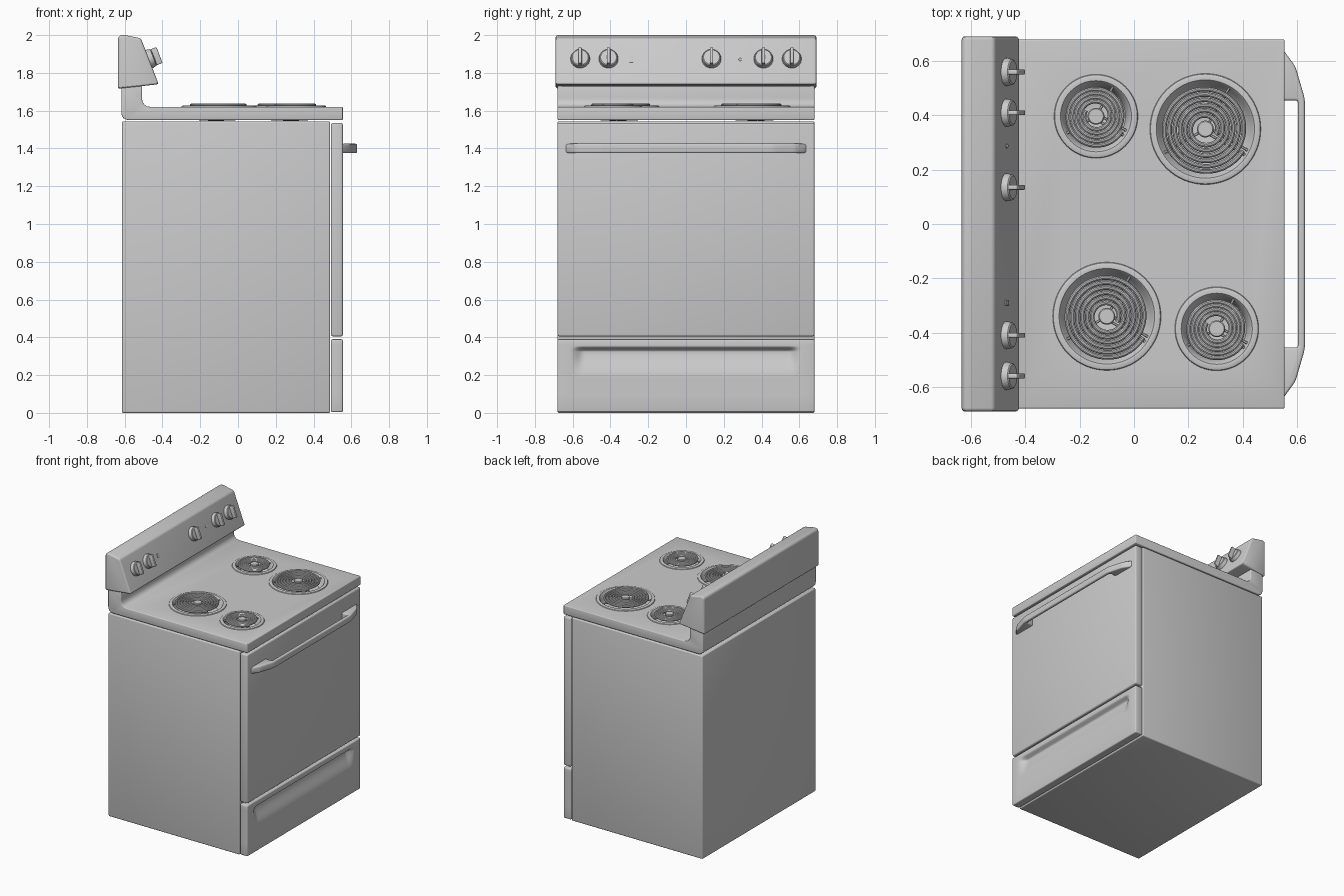
import bpy, bmesh, math
from mathutils import Vector, Matrix

if "Cube" in bpy.data.objects:
    bpy.data.objects.remove(bpy.data.objects["Cube"])


def new_object(name, bm):
    bmesh.ops.recalc_face_normals(bm, faces=bm.faces[:])
    mesh = bpy.data.meshes.new(name)
    bm.to_mesh(mesh)
    bm.free()
    ob = bpy.data.objects.new(name, mesh)
    bpy.context.collection.objects.link(ob)
    return ob


def bevel_sharp(bm, width, limit=0.7, segs=3):
    bmesh.ops.recalc_face_normals(bm, faces=bm.faces[:])
    edges = [e for e in bm.edges if e.is_manifold and e.calc_face_angle() > limit]
    bmesh.ops.bevel(bm, geom=edges, offset=width, segments=segs, profile=0.5,
                    affect='EDGES', clamp_overlap=False)


def fillet(corners, steps=8):
    """Round each (a, b, radius) corner of a closed outline."""
    out = []
    for i, (a, b, r) in enumerate(corners):
        p = Vector((a, b))
        if r == 0:
            out.append(p)
            continue
        d1 = (Vector(corners[i - 1][:2]) - p).normalized()
        d2 = (Vector(corners[(i + 1) % len(corners)][:2]) - p).normalized()
        t = r / math.tan(d1.angle(d2) / 2)
        for k in range(steps + 1):
            u = k / steps
            out.append(p + d1 * t * (1 - u) ** 2 + d2 * t * u ** 2)
    return out


def prism(name, corners, lo, hi, bevel, axis='Y'):
    """Extrude an outline (x,z along Y, or x,y along Z) and soften its edges."""
    bm = bmesh.new()
    at = (lambda p, t: (p.x, t, p.y)) if axis == 'Y' else (lambda p, t: (p.x, p.y, t))
    pts = fillet(corners)
    a = [bm.verts.new(at(p, lo)) for p in pts]
    b = [bm.verts.new(at(p, hi)) for p in pts]
    bm.faces.new(a)
    bm.faces.new(b[::-1])
    for i in range(len(pts)):
        bm.faces.new((a[i - 1], a[i], b[i], b[i - 1]))
    bevel_sharp(bm, bevel)
    return new_object(name, bm)


def box(name, x0, x1, y0, y1, z0, z1, bevel):
    return prism(name, [(x0, z0, 0), (x1, z0, 0), (x1, z1, 0), (x0, z1, 0)], y0, y1, bevel)


def lathe(name, profile, matrix, steps=64):
    """Spin an (r, z) profile; points with r = 0 become poles."""
    bm = bmesh.new()
    vs = [bm.verts.new((r, 0, z)) for r, z in profile]
    es = [bm.edges.new(pair) for pair in zip(vs, vs[1:])]
    bmesh.ops.spin(bm, geom=vs + es, cent=(0, 0, 0), axis=(0, 0, 1),
                   angle=math.tau, steps=steps)
    bmesh.ops.remove_doubles(bm, verts=bm.verts[:], dist=1e-5)
    bm.transform(matrix)
    return new_object(name, bm)


def tube(name, paths, radius, res=3):
    cu = bpy.data.curves.new(name, 'CURVE')
    cu.dimensions = '3D'
    cu.bevel_depth = radius
    cu.bevel_resolution = res
    cu.use_fill_caps = True
    for pts in paths:
        sp = cu.splines.new('POLY')
        sp.points.add(len(pts) - 1)
        for p, co in zip(sp.points, pts):
            p.co = (*co, 1)
    ob = bpy.data.objects.new(name, cu)
    bpy.context.collection.objects.link(ob)
    bpy.ops.object.select_all(action='DESELECT')
    ob.select_set(True)
    bpy.context.view_layer.objects.active = ob
    bpy.ops.object.convert(target='MESH')


def smooth(u):
    u = max(0.0, min(1.0, u))
    return u * u * (3 - 2 * u)


# Body and oven door
box("oven_body", -0.615, 0.488, -0.68, 0.68, 0, 1.543, 0.008)
box("oven_door", 0.492, 0.555, -0.68, 0.68, 0.405, 1.535, 0.01)

# Door handle: a bar with swept ends
prism("door_handle", [
    (0.55, -0.642, 0), (0.595, -0.58, 0.1), (0.63, -0.46, 0.15),
    (0.63, 0.46, 0.15), (0.595, 0.58, 0.1), (0.55, 0.642, 0),
    (0.55, 0.455, 0), (0.605, 0.455, 0.012), (0.605, -0.455, 0.012), (0.55, -0.455, 0)],
    1.375, 1.425, 0.009, 'Z')

# Storage drawer with a scooped finger pull
bm = bmesh.new()
ys = [-0.68] + [-0.62 + 0.01 * i for i in range(125)] + [0.68]
zs = [0.004, 0.1] + [0.18 + 0.004 * i for i in range(46)] + [0.39]


def drawer_x(y, z):
    f = smooth((z - 0.19) / 0.135) if z < 0.325 else smooth((0.354 - z) / 0.029)
    return 0.555 - 0.032 * f * smooth((0.61 - abs(y)) / 0.07)


grid = [[bm.verts.new((drawer_x(y, z), y, z)) for y in ys] for z in zs]
for r0, r1 in zip(grid, grid[1:]):
    for i in range(len(ys) - 1):
        bm.faces.new((r0[i], r0[i + 1], r1[i + 1], r1[i]))
rim = [e for e in bm.edges if e.is_boundary]
ext = bmesh.ops.extrude_edge_only(bm, edges=rim)['geom']
for v in ext:
    if isinstance(v, bmesh.types.BMVert):
        v.co.x = 0.492
bmesh.ops.holes_fill(bm, edges=[e for e in bm.edges if e.is_boundary])
bevel_sharp(bm, 0.008, 1.3)
new_object("storage_drawer", bm)

# Cooktop with a coved riser at the back
cooktop = prism("cooktop", [
    (-0.618, 1.55, 0.045), (0.555, 1.55, 0), (0.555, 1.62, 0), (-0.508, 1.62, 0.05),
    (-0.508, 1.73, 0), (-0.618, 1.73, 0)], -0.68, 0.68, 0.006)

# Sloped control panel
prism("control_panel", [
    (-0.635, 1.716, 0.008), (-0.42, 1.74, 0.01), (-0.514, 1.983, 0.025),
    (-0.60, 2.0, 0.02), (-0.635, 2.0, 0.025)], -0.69, 0.69, 0.012)

# Burners: drip pan, coil, supports and hub
burners = [("back_right", -0.14, 0.397, 0.155, 4.5), ("front_right", 0.263, 0.35, 0.205, 6),
           ("back_left", -0.10, -0.34, 0.2, 6), ("front_left", 0.305, -0.386, 0.155, 4.5)]
for name, cx, cy, R, turns in burners:
    at = Matrix.Translation((cx, cy, 0))
    hole = R - 0.024
    cutter = lathe("cutter", [(0, 1.5), (hole, 1.5), (hole, 1.7), (0, 1.7)], at)
    mod = cooktop.modifiers.new("hole", 'BOOLEAN')
    mod.operation = 'DIFFERENCE'
    mod.solver = 'EXACT'
    mod.object = cutter
    bpy.context.view_layer.objects.active = cooktop
    bpy.ops.object.modifier_apply(modifier="hole")
    bpy.data.objects.remove(cutter)

    lathe(name + "_drip_pan", [
        (0, 1.550), (0.4 * R, 1.552), (0.7 * R, 1.565), (R - 0.04, 1.59), (R - 0.03, 1.62),
        (R - 0.024, 1.627), (R - 0.012, 1.628), (R - 0.003, 1.625), (R, 1.619),
        (R - 0.026, 1.617), (R - 0.036, 1.586), (0.7 * R, 1.561), (0.4 * R, 1.548),
        (0, 1.546)], at)

    spiral = []
    count = int(turns * 40)
    for i in range(count + 1):
        a = -math.pi / 6 - math.tau * turns * (1 - i / count)
        r = 0.043 + (R - 0.045 - 0.043) * i / count
        spiral.append((cx + r * math.cos(a), cy + r * math.sin(a), 1.629))
    tube(name + "_coil", [spiral], 0.0085)

    def ray(deg, r0, r1, z, side=0):
        c, s = math.cos(math.radians(deg)), math.sin(math.radians(deg))
        return [(cx + r * c - side * s, cy + r * s + side * c, z) for r in (r0, r1)]

    tube(name + "_supports", [ray(d, 0.02, R - 0.024, 1.615) for d in (60, 210)]
         + [ray(-30, 0.02, R - 0.03, 1.614, s) for s in (-0.01, 0.01)], 0.005, 1)
    lathe(name + "_hub", [(0, 1.605), (0.028, 1.605), (0.031, 1.61), (0.031, 1.632),
                          (0.027, 1.637), (0, 1.637)], at, 32)

# Knobs and indicators on the sloped panel face
tilt = Matrix.Rotation(math.atan2(0.243, 0.094), 4, 'Y')


def on_panel(y, z):
    return Matrix.Translation((-0.42 - 0.094 * (z - 1.74) / 0.243, y, z)) @ tilt


def panel_block(name, y, z, size, lift, bevel):
    bm = bmesh.new()
    bmesh.ops.create_cube(bm, size=1)
    bm.transform(Matrix.Translation((0, 0, lift)) @ Matrix.Diagonal((*size, 1)))
    bevel_sharp(bm, bevel)
    bm.transform(on_panel(y, z))
    new_object(name, bm)


for i, y in enumerate((-0.56, -0.41, 0.135, 0.41, 0.56)):
    lathe(f"knob_{i + 1}", [(0, -0.005), (0.051, -0.005), (0.051, 0.008), (0.047, 0.024),
                            (0.042, 0.028), (0, 0.03)], on_panel(y, 1.873), 40)
    panel_block(f"knob_grip_{i + 1}", y, 1.873, (0.09, 0.018, 0.05), 0.035, 0.005)
panel_block("indicator_window", -0.29, 1.868, (0.03, 0.02, 0.008), 0.001, 0.002)
lathe("indicator_light", [(0, -0.003), (0.008, -0.003), (0.008, 0.003), (0.005, 0.006),
                          (0, 0.007)], on_panel(0.287, 1.87), 16)

# Smooth shading with sharp edges kept
bpy.ops.object.select_all(action='SELECT')
bpy.context.view_layer.objects.active = cooktop
bpy.ops.object.shade_smooth_by_angle(angle=math.radians(35))
